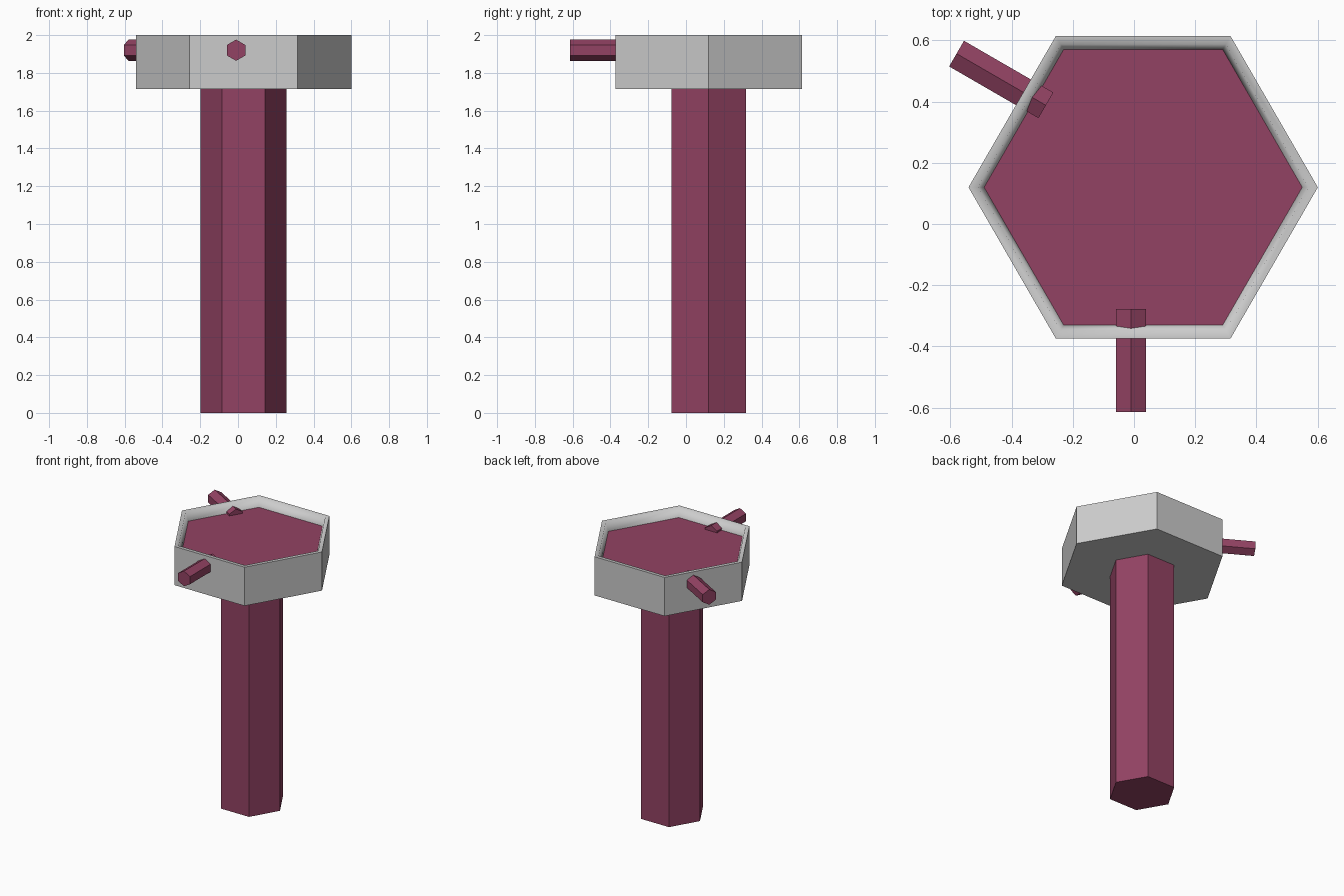
import bpy, bmesh, math
from mathutils import Vector

if "Cube" in bpy.data.objects:
    bpy.data.objects.remove(bpy.data.objects["Cube"])

CX, CY = 0.03, 0.12          # common axis of column and basin
SIDES = 6

pink = bpy.data.materials.new("plum")
pink.diffuse_color = (0.29, 0.055, 0.125, 1)
pink.use_nodes = True
pink.node_tree.nodes["Principled BSDF"].inputs["Base Color"].default_value = pink.diffuse_color


def finish(bm, name, mat=None):
    bmesh.ops.recalc_face_normals(bm, faces=bm.faces)
    mesh = bpy.data.meshes.new(name)
    bm.to_mesh(mesh)
    bm.free()
    obj = bpy.data.objects.new(name, mesh)
    bpy.context.collection.objects.link(obj)
    if mat:
        mesh.materials.append(mat)
    return obj


def hex_lathe(name, profile, mat=None, smooth_bands=()):
    """Stack hexagonal rings (radius, z), capping both ends."""
    bm = bmesh.new()
    rings = []
    for r, z in profile:
        rings.append([bm.verts.new((CX + r * math.cos(i * math.tau / SIDES),
                                    CY + r * math.sin(i * math.tau / SIDES), z))
                      for i in range(SIDES)])
    for b, (lo, hi) in enumerate(zip(rings, rings[1:])):
        for i in range(SIDES):
            j = (i + 1) % SIDES
            f = bm.faces.new((lo[i], lo[j], hi[j], hi[i]))
            f.smooth = b in smooth_bands
    bm.faces.new(rings[0][::-1])
    bm.faces.new(rings[-1])
    return finish(bm, name, mat)


def hex_rod(name, start, end, radius, mat):
    """Hexagonal rod between two points, with a ridge facing up."""
    start, end = Vector(start), Vector(end)
    up = Vector((0, 0, 1))
    side = (end - start).normalized().cross(up)
    bm = bmesh.new()
    a, b = [[bm.verts.new(p + radius * (math.cos(t) * up + math.sin(t) * side))
             for t in (i * math.tau / SIDES for i in range(SIDES))]
            for p in (start, end)]
    for i in range(SIDES):
        j = (i + 1) % SIDES
        bm.faces.new((a[i], a[j], b[j], b[i]))
    bm.faces.new(a[::-1])
    bm.faces.new(b)
    return finish(bm, name, mat)


# Supporting column
hex_lathe("column", [(0.228, 0), (0.228, 1.716)], pink)

# Hollow basin: outer wall, rim, sloping inner wall, hidden floor
hex_lathe("basin", [(0.571, 1.715), (0.571, 2.0), (0.54, 2.0),
                    (0.52, 1.935), (0.52, 1.77)], smooth_bands=(1, 2))

# Filling just below the rim
hex_lathe("basin_filling", [(0.52, 1.90), (0.52, 1.935)], pink)

# Two pegs passing through the basin wall
hex_rod("front_peg", (-0.01, -0.278, 1.92), (-0.01, -0.615, 1.92), 0.056, pink)
hex_rod("back_left_peg", (-0.288, 0.388, 1.92), (-0.58, 0.557, 1.92), 0.056, pink)
